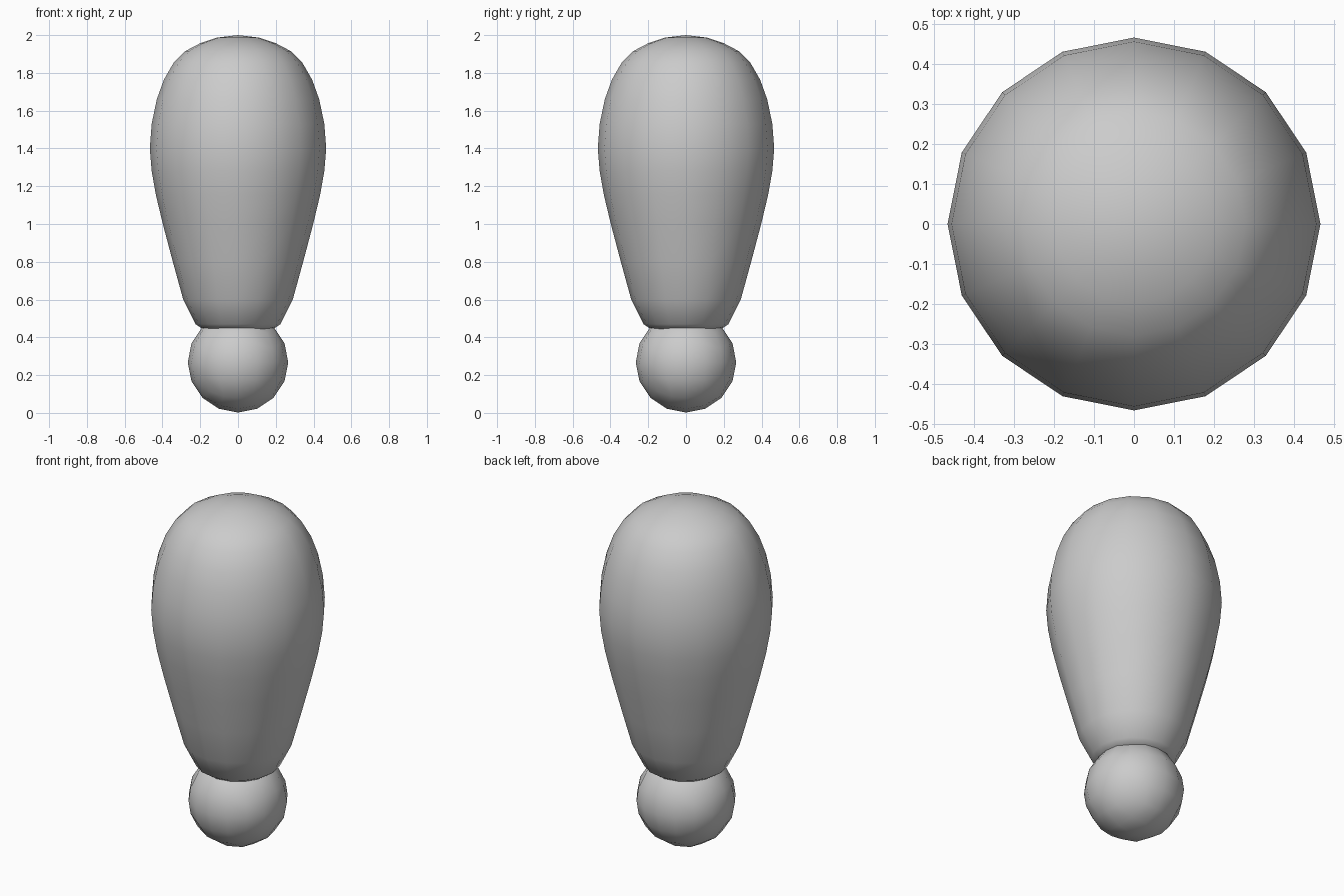
import bpy, bmesh, math
from mathutils import Vector

if "Cube" in bpy.data.objects:
    bpy.data.objects.remove(bpy.data.objects["Cube"])


def finish(bm, name):
    bmesh.ops.recalc_face_normals(bm, faces=bm.faces[:])
    for f in bm.faces:
        f.smooth = True
    me = bpy.data.meshes.new(name)
    bm.to_mesh(me)
    bm.free()
    ob = bpy.data.objects.new(name, me)
    bpy.context.collection.objects.link(ob)
    return ob


def lathe(name, profile, sides):
    """Closed surface of revolution; the first and last points are the poles."""
    bm = bmesh.new()
    bottom = bm.verts.new((0, 0, profile[0][1]))
    top = bm.verts.new((0, 0, profile[-1][1]))
    rings = []
    for r, z in profile[1:-1]:
        rings.append([bm.verts.new((r * math.cos(a), r * math.sin(a), z))
                      for a in (2 * math.pi * i / sides for i in range(sides))])
    for i in range(sides):
        j = (i + 1) % sides
        bm.faces.new((bottom, rings[0][j], rings[0][i]))
        bm.faces.new((top, rings[-1][i], rings[-1][j]))
        for lo, hi in zip(rings, rings[1:]):
            bm.faces.new((lo[i], lo[j], hi[j], hi[i]))
    return finish(bm, name)


def quad_ball(name, radius, z):
    """Cube grid rounded into a ball with 16 even steps around each axis."""
    bm = bmesh.new()
    bmesh.ops.create_cube(bm, size=2)
    bmesh.ops.subdivide_edges(bm, edges=bm.edges[:], cuts=3, use_grid_fill=True)
    for v in bm.verts:
        d = Vector([math.tan(c * math.pi / 4) for c in v.co]).normalized()
        v.co = d * radius + Vector((0, 0, z))
    return finish(bm, name)


# Tapered upper stroke
lathe("upper_body", [
    (0, 0.425), (0.10, 0.43), (0.185, 0.443), (0.225, 0.47), (0.29, 0.60),
    (0.345, 0.80), (0.398, 1.00), (0.435, 1.155), (0.457, 1.28), (0.467, 1.40),
    (0.457, 1.53), (0.43, 1.66), (0.392, 1.765), (0.34, 1.855),
    (0.28, 1.915), (0.20, 1.957), (0.11, 1.987), (0, 2.0)], 16)

# Round dot underneath
quad_ball("lower_ball", 0.266, 0.268)
